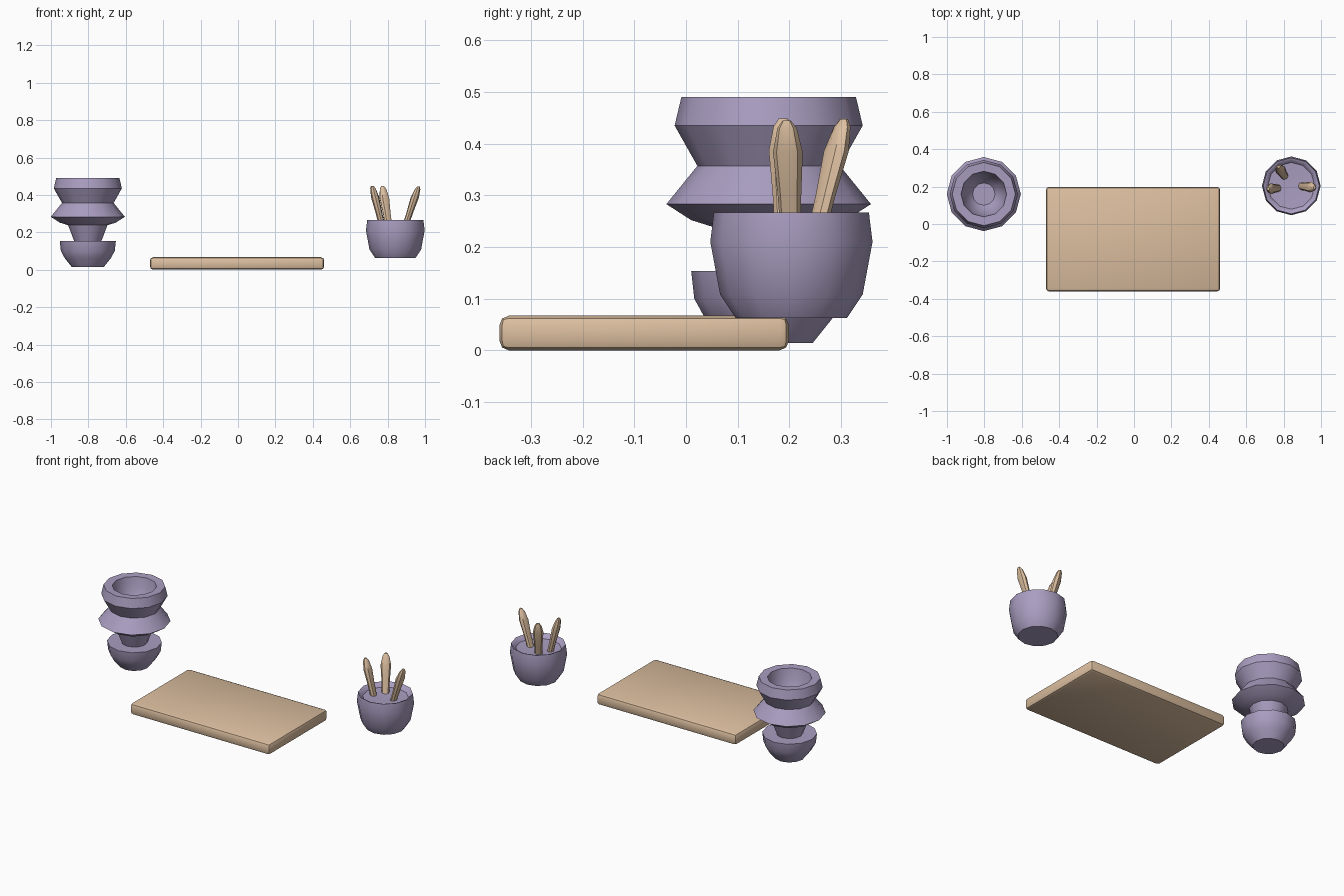
import bpy, bmesh, math
from mathutils import Vector

if "Cube" in bpy.data.objects:
    bpy.data.objects.remove(bpy.data.objects["Cube"])


def material(name, rgb):
    m = bpy.data.materials.new(name)
    m.diffuse_color = (*rgb, 1)
    m.use_nodes = True
    m.node_tree.nodes["Principled BSDF"].inputs["Base Color"].default_value = m.diffuse_color
    return m


GLAZE = material("purple_glaze", (0.40, 0.34, 0.53))
WOOD = material("pale_wood", (0.72, 0.52, 0.35))


def finish(bm, name, mat, angle=40):
    bmesh.ops.recalc_face_normals(bm, faces=bm.faces)
    me = bpy.data.meshes.new(name)
    bm.to_mesh(me)
    bm.free()
    me.materials.append(mat)
    ob = bpy.data.objects.new(name, me)
    bpy.context.collection.objects.link(ob)
    bpy.ops.object.select_all(action='DESELECT')
    ob.select_set(True)
    bpy.context.view_layer.objects.active = ob
    bpy.ops.object.shade_smooth_by_angle(angle=math.radians(angle))
    return ob


def loft(bm, rings):
    # bridge successive rings of points and cap both ends
    loops = [[bm.verts.new(p) for p in r] for r in rings]
    n = len(loops[0])
    for a, b in zip(loops, loops[1:]):
        for i in range(n):
            j = (i + 1) % n
            bm.faces.new((a[i], a[j], b[j], b[i]))
    bm.faces.new(loops[0])
    bm.faces.new(loops[-1])


def turned(name, cx, cy, profile, sides, mat):
    bm = bmesh.new()
    angs = [2 * math.pi * i / sides for i in range(sides)]
    loft(bm, [[(cx + r * math.cos(a), cy + r * math.sin(a), z) for a in angs]
              for r, z in profile])
    return finish(bm, name, mat)


# stacked vase: foot bowl, neck, flared flange, waist, hollow rim
turned("vase", -0.803, 0.16, [
    (0.085, 0.014), (0.122, 0.06), (0.144, 0.10), (0.150, 0.154),
    (0.072, 0.152), (0.085, 0.185), (0.105, 0.238), (0.15, 0.252),
    (0.198, 0.283), (0.138, 0.357), (0.182, 0.435), (0.169, 0.49),
    (0.122, 0.488), (0.112, 0.43), (0.085, 0.36), (0.060, 0.33)], 12, GLAZE)

# utensil pot with a shallow sunken top
turned("utensil_pot", 0.841, 0.204, [
    (0.108, 0.063), (0.138, 0.108), (0.157, 0.21), (0.150, 0.267),
    (0.142, 0.265), (0.125, 0.243), (0.05, 0.238)], 12, GLAZE)


# utensils: slim handles that broaden into paddles
def utensil(name, base, tip):
    base, tip = Vector(base), Vector(tip)
    axis = tip - base
    flat = Vector((axis.x, axis.y, 0)).normalized()
    side = Vector((-flat.y, flat.x, 0))
    bm = bmesh.new()
    rings = []
    for t, w, d in [(0, 0.020, 0.017), (0.35, 0.023, 0.018),
                    (0.72, 0.029, 0.022), (0.93, 0.019, 0.015), (1, 0.008, 0.007)]:
        c = base + axis * t
        rings.append([c + side * w * math.cos(k * math.pi / 4)
                      + flat * d * math.sin(k * math.pi / 4) for k in range(8)])
    loft(bm, rings)
    finish(bm, name, WOOD)


utensil("utensil_left", (0.773, 0.192, 0.225), (0.718, 0.188, 0.449))
utensil("utensil_back", (0.807, 0.252, 0.225), (0.773, 0.306, 0.448))
utensil("utensil_right", (0.892, 0.203, 0.225), (0.965, 0.195, 0.445))

# cutting board with softened edges
bm = bmesh.new()
bmesh.ops.create_cube(bm, size=1)
for v in bm.verts:
    v.co = Vector((-0.005 + v.co.x * 0.932, -0.081 + v.co.y * 0.56,
                   0.0335 + v.co.z * 0.067))
bmesh.ops.bevel(bm, geom=bm.edges[:], offset=0.018, segments=2,
                profile=0.5, affect='EDGES')
finish(bm, "cutting_board", WOOD, 30)
